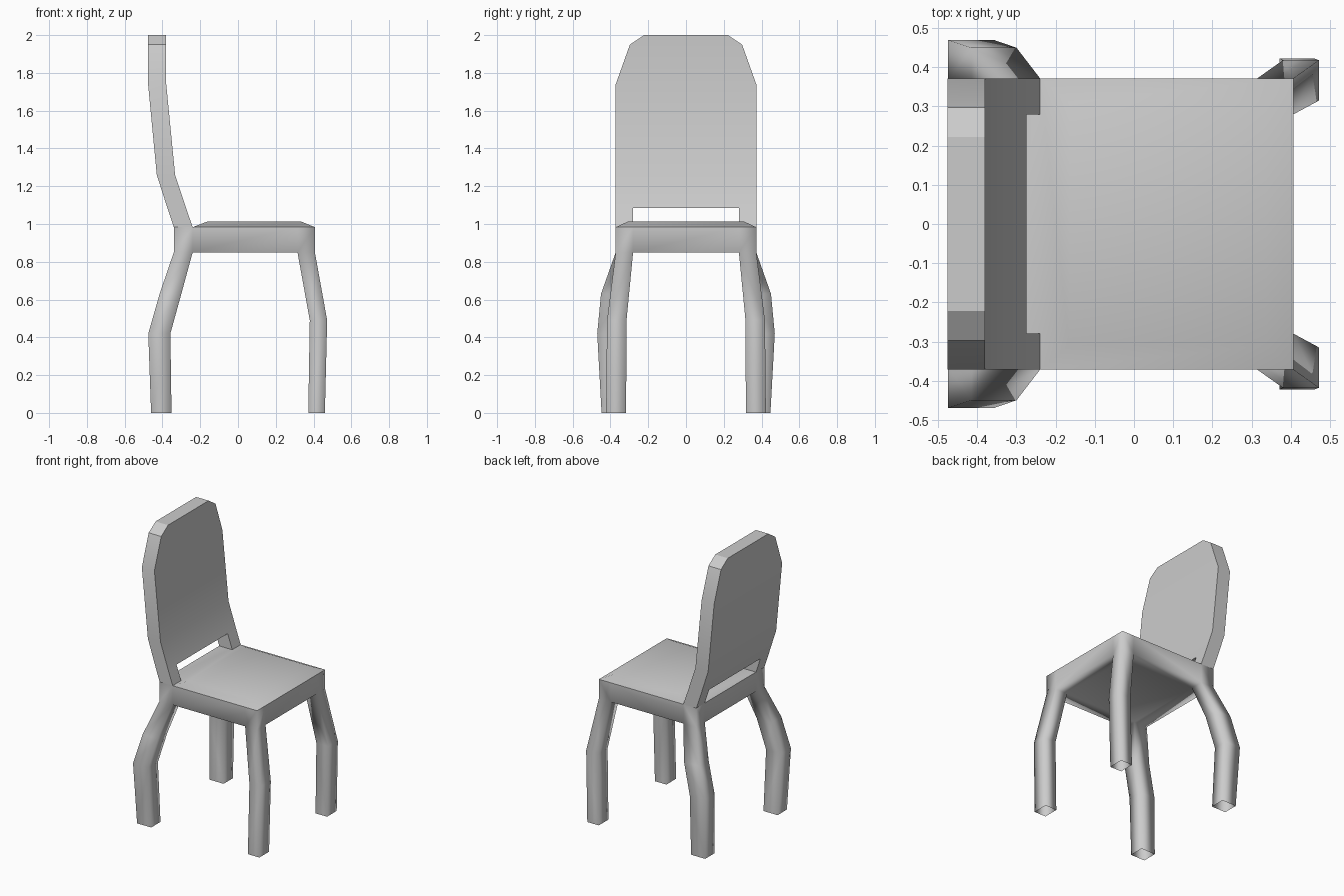
import bpy, bmesh, math

if "Cube" in bpy.data.objects:
    bpy.data.objects.remove(bpy.data.objects["Cube"])


def finish(name, bm, angle):
    """Weld, orient and smooth a bmesh, then link it as an object."""
    bmesh.ops.remove_doubles(bm, verts=bm.verts, dist=0.0005)
    bmesh.ops.recalc_face_normals(bm, faces=bm.faces)
    mesh = bpy.data.meshes.new(name)
    bm.to_mesh(mesh)
    bm.free()
    ob = bpy.data.objects.new(name, mesh)
    bpy.context.collection.objects.link(ob)
    bpy.ops.object.select_all(action='DESELECT')
    ob.select_set(True)
    bpy.context.view_layer.objects.active = ob
    bpy.ops.object.shade_smooth_by_angle(angle=math.radians(angle))
    return ob


def rect(x0, x1, y0, y1, z):
    return [(x0, y0, z), (x1, y0, z), (x1, y1, z), (x0, y1, z)]


def face(bm, pts):
    bm.faces.new([bm.verts.new(p) for p in pts])


def loft(bm, rings, bottom=False, top=False):
    """Join a stack of four-sided rings, optionally capping the ends."""
    vs = [[bm.verts.new(p) for p in r] for r in rings]
    for a, b in zip(vs, vs[1:]):
        for i in range(4):
            j = (i + 1) % 4
            bm.faces.new((a[i], a[j], b[j], b[i]))
    if bottom:
        bm.faces.new(vs[0][::-1])
    if top:
        bm.faces.new(vs[-1])


LOW, RIM, CROWN = 0.85, 0.983, 1.012
XS = (-0.34, -0.24, 0.315, 0.407)
YS = (-0.372, -0.28, 0.28, 0.372)

# leg cross-sections on the +y side: x0, x1, y0, y1, z
FRONT_LEG = [(0.315, 0.407, 0.28, 0.372, LOW), (0.38, 0.472, 0.315, 0.418, 0.49),
             (0.372, 0.46, 0.317, 0.423, 0)]
REAR_LEG = [(-0.34, -0.24, 0.28, 0.372, LOW), (-0.415, -0.30, 0.345, 0.45, 0.63),
            (-0.475, -0.358, 0.365, 0.47, 0.42), (-0.46, -0.352, 0.345, 0.447, 0)]

# seat frame with the four legs drawn out of its underside corners
bm = bmesh.new()
for i in range(3):
    for j in range(3):
        if i == 1 or j == 1:
            face(bm, rect(XS[i], XS[i + 1], YS[j], YS[j + 1], LOW))
for i in range(3):
    for y in (YS[0], YS[3]):
        a, b = XS[i], XS[i + 1]
        face(bm, [(a, y, LOW), (b, y, LOW), (b, y, RIM), (a, y, RIM)])
    for x in (XS[0], XS[3]):
        a, b = YS[i], YS[i + 1]
        face(bm, [(x, a, LOW), (x, b, LOW), (x, b, RIM), (x, a, RIM)])
for leg in (FRONT_LEG, REAR_LEG):
    for s in (1, -1):
        loft(bm, [rect(x0, x1, s * y0, s * y1, z) for x0, x1, y0, y1, z in leg])
finish("seat_frame_and_legs", bm, 100)

# seat top: flat strip at the rear and a low bevelled cushion
bm = bmesh.new()
face(bm, rect(XS[0], XS[1], YS[0], YS[3], RIM))
loft(bm, [rect(XS[1], XS[3], YS[0], YS[3], RIM),
          rect(-0.165, 0.337, -0.31, 0.31, CROWN)], top=True)
finish("seat_cushion", bm, 40)

# curved backrest: rear x, front x, half width, z
BACK = [(-0.374, -0.275, 0.372, 1.085), (-0.43, -0.333, 0.372, 1.26),
        (-0.476, -0.38, 0.372, 1.74), (-0.476, -0.38, 0.297, 1.95),
        (-0.476, -0.38, 0.222, 2.0)]
bm = bmesh.new()
loft(bm, [rect(a, b, -w, w, z) for a, b, w, z in BACK], bottom=True, top=True)
finish("backrest", bm, 20)

# short uprights carrying the backrest
for side, s in (("left", 1), ("right", -1)):
    bm = bmesh.new()
    loft(bm, [rect(XS[0], XS[1], s * 0.28, s * 0.372, RIM),
              rect(-0.374, -0.275, s * 0.28, s * 0.372, 1.085)])
    finish("back_upright_" + side, bm, 30)
